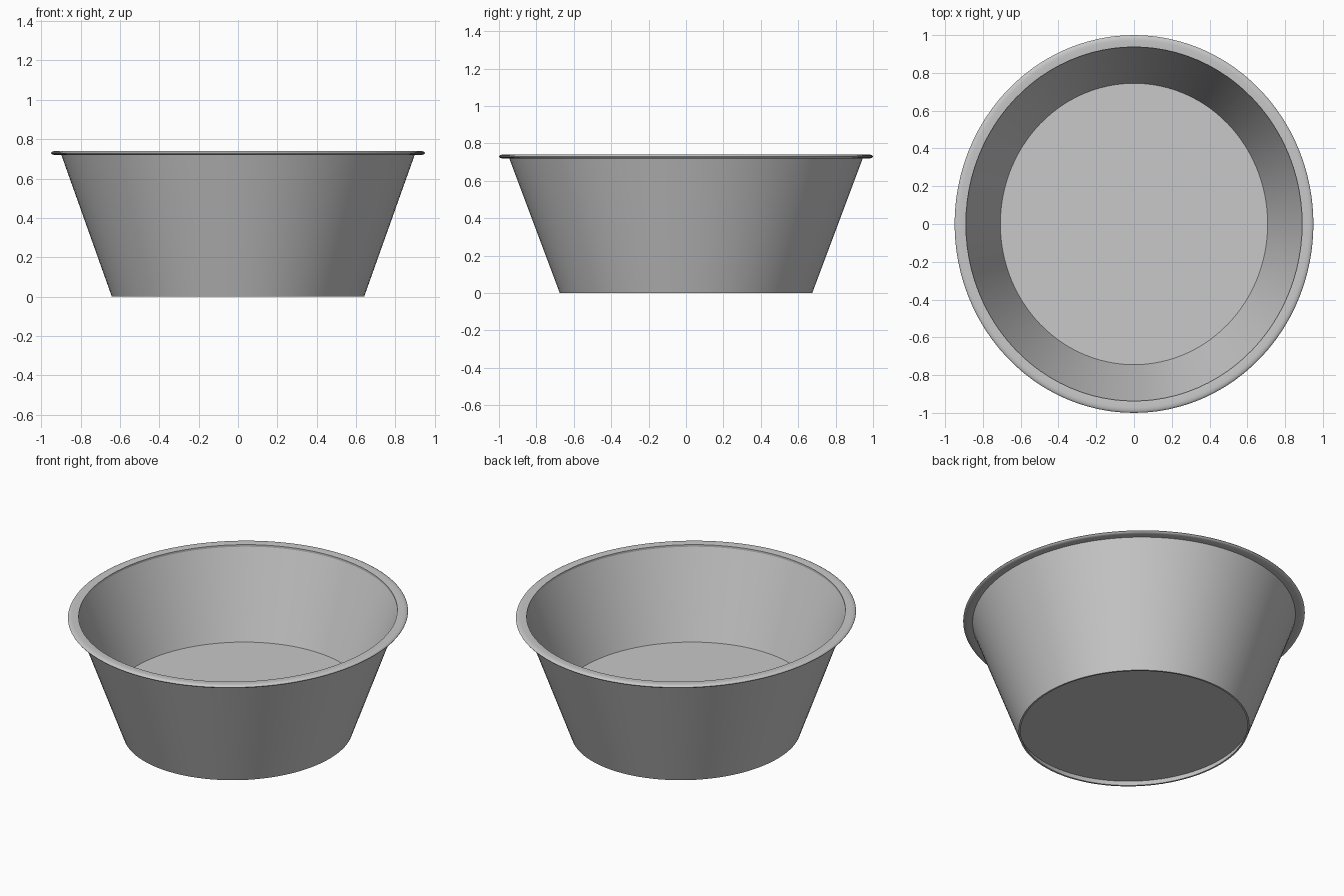
import bpy
import bmesh
import math

cube = bpy.data.objects.get("Cube")
if cube:
    bpy.data.objects.remove(cube, do_unlink=True)

SEGMENTS = 96
WIDTH = 0.95  # the tub is slightly narrower in x than in y

grey = bpy.data.materials.new("plain grey")
grey.use_nodes = True
colour = (0.58, 0.58, 0.58, 1)
grey.diffuse_color = colour
grey.node_tree.nodes["Principled BSDF"].inputs["Base Color"].default_value = colour


def lathe(name, profile, closed):
    """Revolve (radius, z) points round the z axis into an oval part."""
    bm = bmesh.new()
    verts = [bm.verts.new((0, r, z)) for r, z in profile]
    pairs = list(zip(verts, verts[1:]))
    if closed:
        pairs.append((verts[-1], verts[0]))
    edges = [bm.edges.new(p) for p in pairs]
    bmesh.ops.spin(bm, geom=verts + edges, cent=(0, 0, 0), axis=(0, 0, 1),
                   angle=math.tau, steps=SEGMENTS, use_duplicate=False)
    bmesh.ops.remove_doubles(bm, verts=bm.verts, dist=0.0005)
    bmesh.ops.scale(bm, vec=(WIDTH, 1, 1), verts=bm.verts)
    bmesh.ops.recalc_face_normals(bm, faces=bm.faces)
    mesh = bpy.data.meshes.new(name)
    bm.to_mesh(mesh)
    bm.free()
    mesh.materials.append(grey)
    obj = bpy.data.objects.new(name, mesh)
    bpy.context.collection.objects.link(obj)
    bpy.ops.object.select_all(action="DESELECT")
    obj.select_set(True)
    bpy.context.view_layer.objects.active = obj
    bpy.ops.object.shade_smooth_by_angle(angle=math.radians(35))
    return obj


# Thin tapering wall, open at the bottom
lathe("wall", [(0.675, 0), (0.947, 0.725), (0.937, 0.725), (0.664, 0)], True)

# Raised floor slab, leaving a shallow recess underneath
lathe("floor", [(0, 0.035), (0.68, 0.035), (0.748, 0.215), (0, 0.215)], False)

# Flat lip with a rounded outer edge
lip = [(0.937, 0.72), (0.937, 0.738)]
for i in range(9):
    a = math.pi / 2 - math.pi * i / 8
    lip.append((0.972 + 0.028 * math.cos(a), 0.73 + 0.011 * math.sin(a)))
lathe("rim", lip, True)
